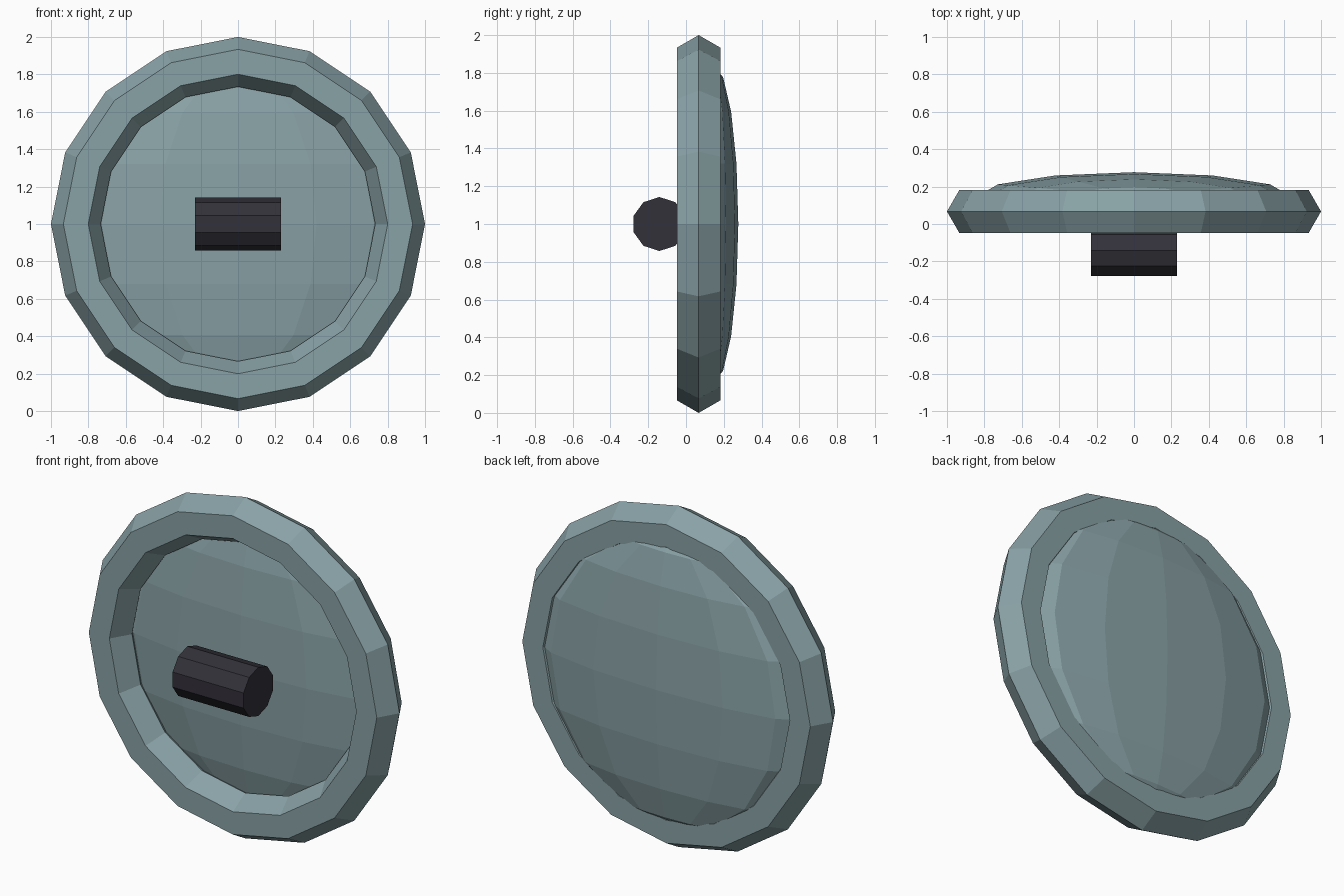
import bpy
from math import radians

default = bpy.data.objects.get("Cube")
if default:
    bpy.data.objects.remove(default, do_unlink=True)


def make_material(name, rgb):
    mat = bpy.data.materials.new(name)
    mat.use_nodes = True
    color = (*rgb, 1.0)
    mat.diffuse_color = color
    bsdf = next(n for n in mat.node_tree.nodes if n.type == "BSDF_PRINCIPLED")
    bsdf.inputs["Base Color"].default_value = color
    return mat


def finish(name, mat):
    """Name the new object, colour it, bake its transform and keep facets flat."""
    obj = bpy.context.object
    obj.name = name
    obj.data.materials.append(mat)
    bpy.ops.object.transform_apply(location=False, rotation=True, scale=True)
    bpy.ops.object.shade_flat()
    return obj


steel = make_material("blue_grey_metal", (0.25, 0.36, 0.38))
grip = make_material("dark_grip", (0.033, 0.031, 0.042))

# Rim: sixteen-sided ring with a hexagonal section
bpy.ops.mesh.primitive_torus_add(
    major_segments=16, minor_segments=6, major_radius=0.867, minor_radius=0.133,
    location=(0, 0.067, 1), rotation=(radians(90), 0, 0))
finish("rim", steel)

# Face: flattened low-poly lens bulging out of the back of the rim
bpy.ops.mesh.primitive_uv_sphere_add(
    segments=12, ring_count=8, radius=0.84, location=(0, 0.147, 1))
bpy.context.object.scale.y = 0.13 / 0.84
finish("shield_face", steel)

# Handle: ten-sided bar lying across the front
bpy.ops.mesh.primitive_cylinder_add(
    vertices=10, radius=0.143, depth=0.46,
    location=(0, -0.141, 1), rotation=(radians(90), 0, radians(90)))
finish("handle", grip)
